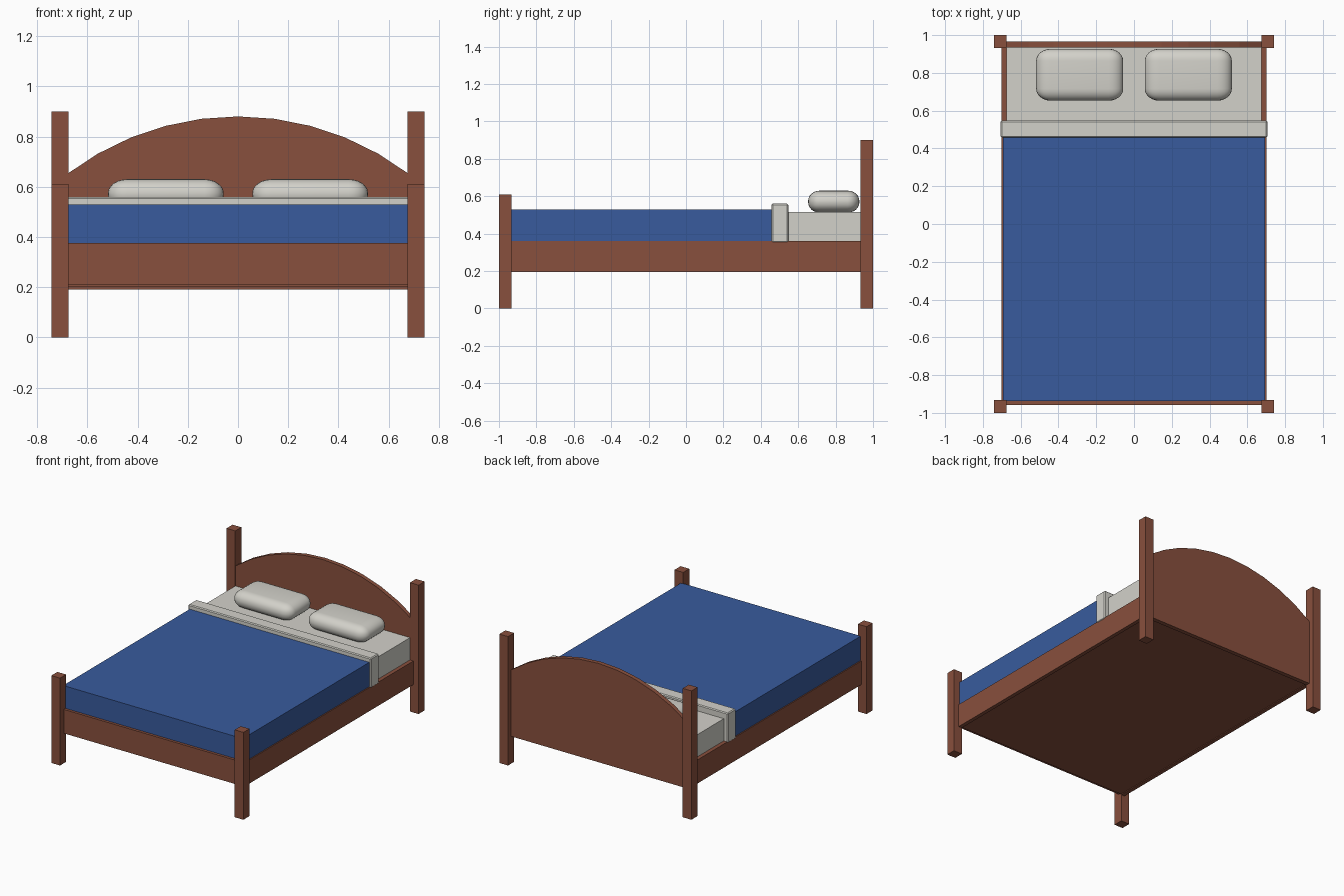
import bpy, bmesh, math
from mathutils import Matrix

if "Cube" in bpy.data.objects:
    bpy.data.objects.remove(bpy.data.objects["Cube"])


def material(name, rgb):
    m = bpy.data.materials.new(name)
    m.diffuse_color = (*rgb, 1)
    m.use_nodes = True
    m.node_tree.nodes["Principled BSDF"].inputs["Base Color"].default_value = m.diffuse_color
    return m


WOOD = material("reddish_brown_wood", (0.25, 0.08, 0.047))
BLUE = material("blue_cloth", (0.04, 0.105, 0.34))
LINEN = material("off_white_linen", (0.65, 0.64, 0.59))


def finish(name, bm, mat):
    bmesh.ops.recalc_face_normals(bm, faces=bm.faces)
    me = bpy.data.meshes.new(name)
    bm.to_mesh(me)
    bm.free()
    me.materials.append(mat)
    ob = bpy.data.objects.new(name, me)
    bpy.context.collection.objects.link(ob)
    return ob


def box(name, x, y, z, mat, bevel=0.0, segments=1, stretch=(1, 1, 1)):
    """Box from min/max ranges; the bevel radius is stretched per axis."""
    bm = bmesh.new()
    size = [(r[1] - r[0]) / s for r, s in zip((x, y, z), stretch)]
    bmesh.ops.create_cube(bm, size=1, matrix=Matrix.Diagonal((*size, 1)))
    if bevel:
        bmesh.ops.bevel(bm, geom=bm.edges[:], offset=bevel, segments=segments,
                        profile=0.5, affect='EDGES')
    bmesh.ops.scale(bm, vec=stretch, verts=bm.verts)
    bmesh.ops.translate(bm, vec=[sum(r) / 2 for r in (x, y, z)], verts=bm.verts)
    return finish(name, bm, mat)


# Corner posts, side rails and pillows, one of each per side
for side, s in (("left", -1), ("right", 1)):
    def span(a, b):
        return tuple(sorted((s * a, s * b)))
    box(f"head_post_{side}", span(0.675, 0.742), (0.933, 1.0), (0, 0.90), WOOD)
    box(f"foot_post_{side}", span(0.675, 0.742), (-1.0, -0.933), (0, 0.61), WOOD)
    box(f"side_rail_{side}", span(0.675, 0.702), (-0.94, 0.94), (0.195, 0.36), WOOD)
    pillow = box(f"pillow_{side}", span(0.057, 0.518), (0.653, 0.927), (0.512, 0.63),
                 LINEN, 0.055, 6, (1.4, 1.15, 1))
    for p in pillow.data.polygons:
        p.use_smooth = True

# Footboard and base panel
box("footboard", (-0.68, 0.68), (-0.957, -0.933), (0.208, 0.375), WOOD)
box("base_panel", (-0.676, 0.676), (-0.935, 0.936), (0.2, 0.22), WOOD)

# Headboard: panel with a circular arched top
R, TOP, HALF = 1.125, 0.88, 0.68
profile = [(HALF, 0.19), (-HALF, 0.19)]
end = math.asin(HALF / R)
for i in range(11):
    a = -end + 2 * end * i / 10
    profile.append((R * math.sin(a), TOP - R + R * math.cos(a)))
bm = bmesh.new()
face = bm.faces.new([bm.verts.new((x, 0.935, z)) for x, z in profile])
ext = bmesh.ops.extrude_face_region(bm, geom=[face])
bmesh.ops.translate(bm, vec=(0, 0.03, 0),
                    verts=[v for v in ext["geom"] if isinstance(v, bmesh.types.BMVert)])
finish("headboard", bm, WOOD)

# Bedding
box("mattress", (-0.675, 0.675), (-0.93, 0.935), (0.22, 0.515), LINEN)
box("blanket", (-0.694, 0.694), (-0.938, 0.47), (0.355, 0.53), BLUE)
box("folded_sheet", (-0.706, 0.706), (0.458, 0.547), (0.352, 0.56), LINEN, 0.006)
